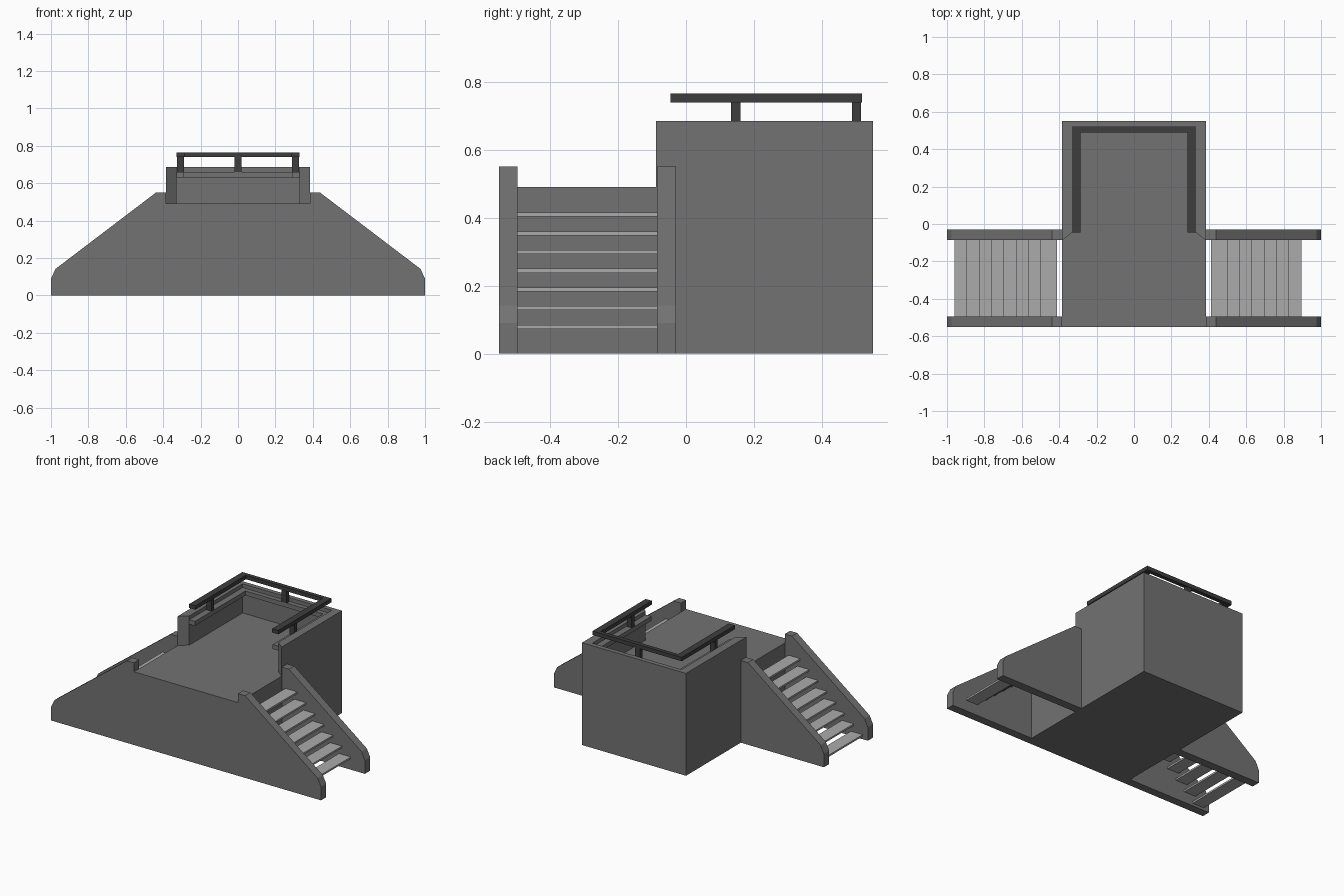
import bpy, bmesh
from mathutils import Vector

if "Cube" in bpy.data.objects:
    bpy.data.objects.remove(bpy.data.objects["Cube"])


def material(name, v):
    m = bpy.data.materials.new(name)
    m.diffuse_color = (v, v, v, 1)
    m.use_nodes = True
    m.node_tree.nodes["Principled BSDF"].inputs["Base Color"].default_value = m.diffuse_color
    return m


BODY = material("body_grey", 0.17)
LIGHT = material("tread_grey", 0.41)
DARK = material("rail_grey", 0.047)


def prism(name, pts, lo, hi, axis, mat):
    """Extrude a 2D outline along y (pts are x,z) or z (pts are x,y)."""
    def place(p, d):
        return (p[0], d, p[1]) if axis == 'y' else (p[0], p[1], d)
    bm = bmesh.new()
    face = bm.faces.new([bm.verts.new(place(p, lo)) for p in pts])
    ext = bmesh.ops.extrude_face_region(bm, geom=[face])
    moved = [g for g in ext["geom"] if isinstance(g, bmesh.types.BMVert)]
    step = (0, hi - lo, 0) if axis == 'y' else (0, 0, hi - lo)
    bmesh.ops.translate(bm, verts=moved, vec=Vector(step))
    bmesh.ops.recalc_face_normals(bm, faces=bm.faces)
    me = bpy.data.meshes.new(name)
    bm.to_mesh(me)
    bm.free()
    me.materials.append(mat)
    ob = bpy.data.objects.new(name, me)
    bpy.context.collection.objects.link(ob)
    return ob


def box(name, x0, x1, y0, y1, z0, z1, mat):
    return prism(name, [(x0, y0), (x1, y0), (x1, y1), (x0, y1)], z0, z1, 'z', mat)


def u_shape(name, xo, xi, yo, yi, fo, fi, z0, z1, mat):
    """U outline open to the front; fo / fi are the outer / inner front ends."""
    half = [(xi, yi), (xi, fi), (xo, fo), (xo, yo)]
    pts = half + [(-x, y) for x, y in reversed(half)]
    return prism(name, pts, z0, z1, 'z', mat)


# Solid platform with a three-sided parapet
box("platform", -0.385, 0.385, -0.55, 0.55, 0, 0.49, BODY)
u_shape("parapet", 0.385, 0.33, 0.55, 0.52, -0.088, -0.045, 0.49, 0.685, BODY)

# Inner ledge, posts and handrail
u_shape("ledge", 0.33, 0.288, 0.52, 0.49, -0.045, -0.045, 0.63, 0.66, BODY)
u_shape("handrail", 0.33, 0.285, 0.517, 0.49, -0.045, -0.045, 0.739, 0.765, DARK)
for s, side in ((-1, "left"), (1, "right")):
    xs = sorted((s * 0.29, s * 0.325))
    box(f"rail_post_{side}", *xs, 0.132, 0.16, 0.66, 0.739, DARK)
box("rail_post_back", -0.018, 0.018, 0.488, 0.514, 0.66, 0.739, DARK)

# Stairs on both sides: stringers and open treads
profile = [(0.385, 0), (1, 0), (1, 0.09), (0.975, 0.142), (0.438, 0.55), (0.385, 0.55)]
for s, side, count in ((-1, "left", 8), (1, "right", 7)):
    outline = [(s * x, z) for x, z in profile]
    prism(f"stringer_front_{side}", outline, -0.55, -0.495, 'y', BODY)
    prism(f"stringer_back_{side}", outline, -0.086, -0.03, 'y', BODY)
    for i in range(count):
        x, z = 0.412 + 0.066 * i, 0.415 - 0.055 * i
        xs = sorted((s * x, s * (x + 0.087)))
        box(f"tread_{side}_{i + 1}", *xs, -0.495, -0.086, z - 0.012, z, LIGHT)
